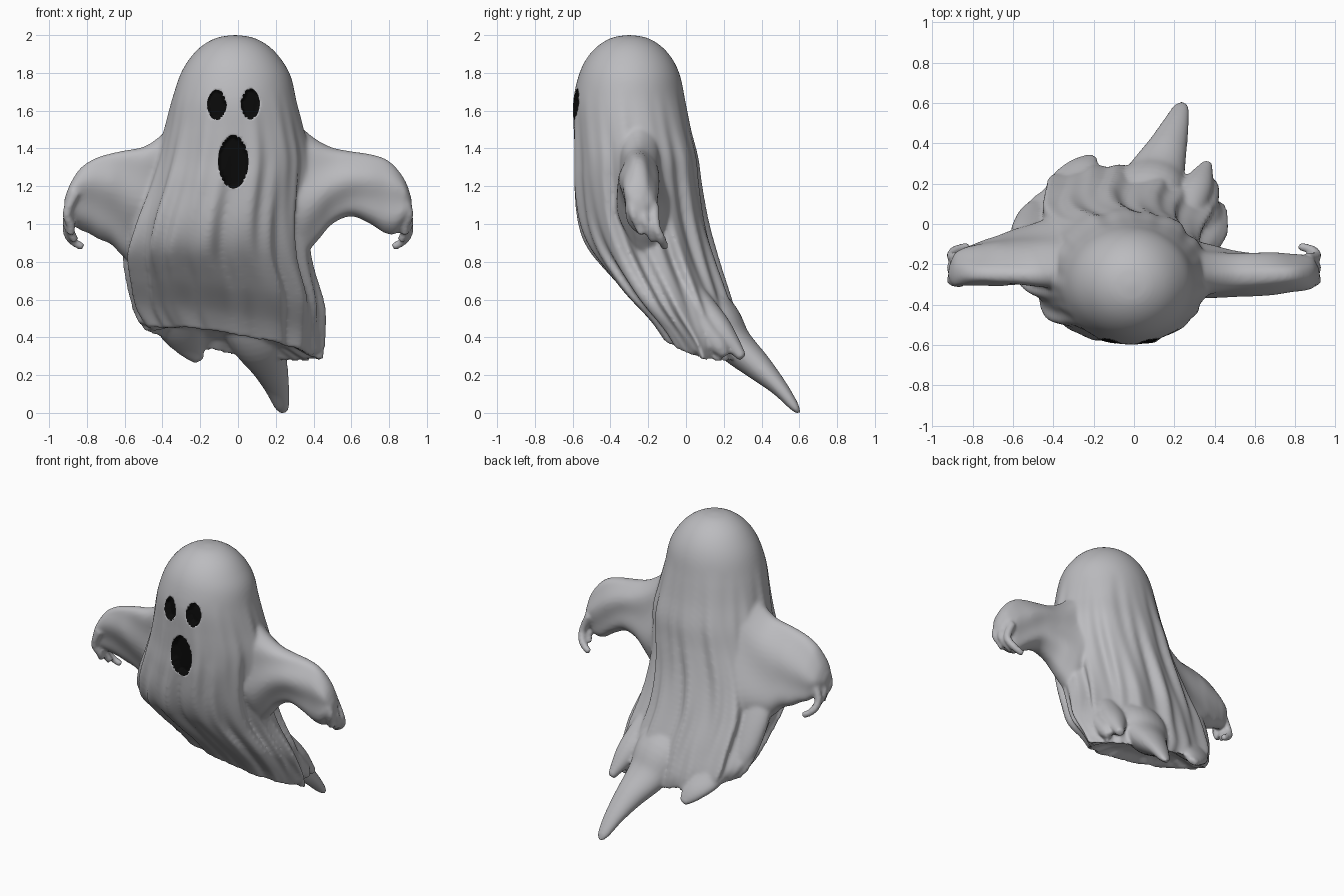
import bpy, bmesh, math
from mathutils import Vector

if "Cube" in bpy.data.objects:
    bpy.data.objects.remove(bpy.data.objects["Cube"])

bm = bmesh.new()


def smooth_rows(rows, n):
    """Catmull-Rom interpolation of table rows."""
    out = []
    for i in range(len(rows) - 1):
        a, b, c, d = (rows[max(i - 1, 0)], rows[i], rows[i + 1],
                      rows[min(i + 2, len(rows) - 1)])
        for k in range(n):
            t = k / n
            out.append([0.5 * (2 * q + (r - p) * t + (2 * p - 5 * q + 4 * r - s) * t * t
                               + (3 * q - p - 3 * r + s) * t ** 3)
                        for p, q, r, s in zip(a, b, c, d)])
    out.append(list(rows[-1]))
    return out


def loft(rings):
    """Closed skin through rings of points."""
    vs = [[bm.verts.new(p) for p in ring] for ring in rings]
    faces = [bm.faces.new(vs[0]), bm.faces.new(vs[-1])]
    n = len(vs[0])
    for a, b in zip(vs, vs[1:]):
        for i in range(n):
            j = (i + 1) % n
            faces.append(bm.faces.new((a[i], a[j], b[j], b[i])))
    bmesh.ops.recalc_face_normals(bm, faces=faces)


def angles(n):
    return [2 * math.pi * i / n for i in range(n)]


def ramp(t):
    t = min(max(t, 0), 1)
    return t * t * (3 - 2 * t)


def tube(rows, n=16):
    """Tapered strip: rows of x, y, z, half width, half thickness."""
    rows = smooth_rows(rows, 5)
    pts = [Vector(r[:3]) for r in rows]
    rings = []
    for i, r in enumerate(rows):
        t = (pts[min(i + 1, len(pts) - 1)] - pts[max(i - 1, 0)]).normalized()
        side = Vector((1, 0, 0))
        side = (side - t * side.dot(t)).normalized()
        nor = t.cross(side)
        rings.append([pts[i] + side * r[3] * math.cos(a) + nor * r[4] * math.sin(a)
                      for a in angles(n)])
    loft(rings)


# Draped body and head: z, centre x, centre y, half width, half depth
body = [(2.0, -.015, -.30, .015, .015), (1.985, -.015, -.30, .10, .095),
        (1.94, -.015, -.30, .18, .17), (1.87, -.015, -.30, .245, .23),
        (1.78, -.015, -.30, .295, .27), (1.65, -.02, -.30, .33, .297),
        (1.5, -.02, -.285, .365, .312), (1.35, -.025, -.265, .40, .328),
        (1.2, -.05, -.255, .42, .335), (1.0, -.09, -.225, .45, .337),
        (.8, -.10, -.16, .475, .327), (.6, -.065, -.055, .495, .30),
        (.46, -.055, .045, .48, .245), (.37, -.03, .085, .44, .205)]
rings = []
for z, cx, cy, rx, ry in smooth_rows(body, 8):
    amp = .09 * min(max((1.72 - z) / .9, 0), 1)
    tilt = ramp((1.0 - z) / .62)
    ring = []
    for a in angles(160):
        f = 1 + amp * (.4 * math.sin(11 * a + 2.5 * z) + .35 * math.sin(17 * a + 1 - 2 * z)
                       + .25 * math.sin(6 * a + .5 + z) + .2 * math.sin(27 * a + 3 * z))
        x, y = cx + rx * f * math.cos(a), cy + ry * f * math.sin(a)
        ring.append((x, y, z - tilt * (.17 * x + .27 * (y - .02))))
    rings.append(ring)
# hollow underside of the hem
mid, hem = Vector((-.03, .085, .36)), rings[-1]
for s, up in ((.88, .02), (.7, .05), (.35, .07)):
    rings.append([mid.lerp(Vector(p), s) + Vector((0, 0, up)) for p in hem])
loft(rings)

# Raised sleeves: distance from centre, top z, bottom z, half depth
sleeve_right = [(.2, 1.6, .9, .14), (.28, 1.57, .86, .14), (.35, 1.50, .84, .13),
                (.42, 1.445, .91, .12), (.5, 1.405, 1.0, .11), (.6, 1.385, 1.04, .105),
                (.7, 1.37, 1.0, .1), (.78, 1.345, .95, .09), (.84, 1.295, .95, .085),
                (.89, 1.22, 1.01, .07), (.92, 1.13, 1.06, .025)]
sleeve_left = [(.2, 1.6, .70, .15), (.32, 1.55, .70, .14), (.42, 1.46, .73, .13),
               (.5, 1.41, .77, .12), (.6, 1.39, .82, .105), (.67, 1.375, .89, .1),
               (.74, 1.355, .92, .09), (.79, 1.33, .95, .085), (.84, 1.29, .97, .08),
               (.89, 1.21, 1.02, .07), (.92, 1.13, 1.07, .025)]
for side, table, shear in ((1, sleeve_right, .06), (-1, sleeve_left, .30)):
    rings = []
    for d, top, bot, ry in smooth_rows(table, 6):
        ring = []
        for a in angles(48):
            f = 1 + .09 * math.sin(5 * a + 9 * d)
            z = (top + bot) / 2 + (top - bot) / 2 * math.sin(a)
            ring.append((side * d, -.255 + shear * (top - z) + ry * f * math.cos(a), z))
        rings.append(ring)
    loft(rings)
    # Fingers curling out of each sleeve
    for y, drop, end in ((-.15, 0, .82), (-.21, .035, .86), (-.27, .07, .885)):
        tube([(side * .86, y - .02, 1.10 + drop, .028, .028),
              (side * .905, y - .01, .99 + drop, .025, .025),
              (side * .885, y + .02, .92 + drop, .025, .025),
              (side * end, y + .04, .875 + drop, .021, .021)], 10)

# Ragged cloth tails along the hem
tails = [
    [(.02, .0, .75, .12, .06), (.07, .16, .52, .17, .11), (.11, .25, .37, .145, .10),
     (.165, .38, .245, .10, .075), (.205, .49, .135, .068, .047),
     (.232, .57, .035, .043, .027), (.24, .598, -.005, .02, .01)],
    [(-.24, -.04, .80, .10, .05), (-.28, .10, .58, .16, .08), (-.29, .19, .45, .14, .06),
     (-.25, .28, .35, .085, .04), (-.205, .33, .275, .03, .02)],
    [(.22, -.02, .72, .08, .05), (.28, .12, .52, .09, .07), (.32, .20, .42, .075, .06),
     (.365, .30, .29, .025, .025)],
    [(.25, -.12, .80, .05, .06), (.33, -.02, .55, .08, .09), (.37, .04, .43, .07, .07),
     (.405, .08, .325, .035, .04)],
    [(.27, -.06, .72, .05, .05), (.33, .08, .48, .08, .06), (.375, .17, .36, .05, .05),
     (.385, .21, .30, .02, .02)],
    # web of cloth from left sleeve down to the hip
    [(-.42, -.17, 1.15, .12, .05), (-.49, -.06, .88, .12, .06), (-.49, .02, .68, .10, .06),
     (-.48, .07, .55, .07, .05), (-.50, .08, .47, .03, .03)],
]
for t in tails:
    tube(t, 24)

# Merge all cloth into one soft skin
raw = bpy.data.meshes.new("ghost_parts")
bm.to_mesh(raw)
bm.free()
temp = bpy.data.objects.new("ghost_parts", raw)
bpy.context.collection.objects.link(temp)
m = temp.modifiers.new("Remesh", 'REMESH')
m.mode = 'VOXEL'
m.voxel_size = .011
m = temp.modifiers.new("Smooth", 'SMOOTH')
m.factor = .5
m.iterations = 8
deps = bpy.context.evaluated_depsgraph_get()
mesh = bpy.data.meshes.new_from_object(temp.evaluated_get(deps))
bpy.data.objects.remove(temp)

# Hollow eyes and mouth: centre x, centre z, half width, half height
holes = [(-.112, 1.63, .05, .08), (.065, 1.635, .049, .082), (-.025, 1.33, .08, .142)]
mesh.materials.clear()
for name, col in (("cloth_grey", (.5, .5, .52, 1)), ("hollow_black", (.003, .003, .003, 1))):
    mat = bpy.data.materials.new(name)
    mat.diffuse_color = col
    mat.use_nodes = True
    mat.node_tree.nodes["Principled BSDF"].inputs["Base Color"].default_value = mat.diffuse_color
    mesh.materials.append(mat)
bm = bmesh.new()
bm.from_mesh(mesh)
low = min(v.co.z for v in bm.verts)
for v in bm.verts:
    v.co.z -= low * max(0, 1 - v.co.z / .5)
for f in bm.faces:
    f.material_index = 0
    f.smooth = True
for cx, cz, w, h in holes:
    inside = set()
    for v in bm.verts:
        if v.co.y > -.42 or v.normal.y > -.2:
            continue
        dx, dz = v.co.x - cx, v.co.z - cz
        r = math.hypot(dx / w, dz / h)
        if r > .01 and abs(r - 1) * math.hypot(dx, dz) / r < .006:
            v.co.x, v.co.z = cx + dx / r, cz + dz / r
            r = 1
        if r <= 1.001:
            inside.add(v)
    for f in bm.faces:
        if all(v in inside for v in f.verts):
            f.material_index = 1
    for v in inside:
        if all(f.material_index == 1 for f in v.link_faces):
            v.co.y += .045
bm.to_mesh(mesh)
bm.free()
ghost = bpy.data.objects.new("ghost_sheet", mesh)
bpy.context.collection.objects.link(ghost)
